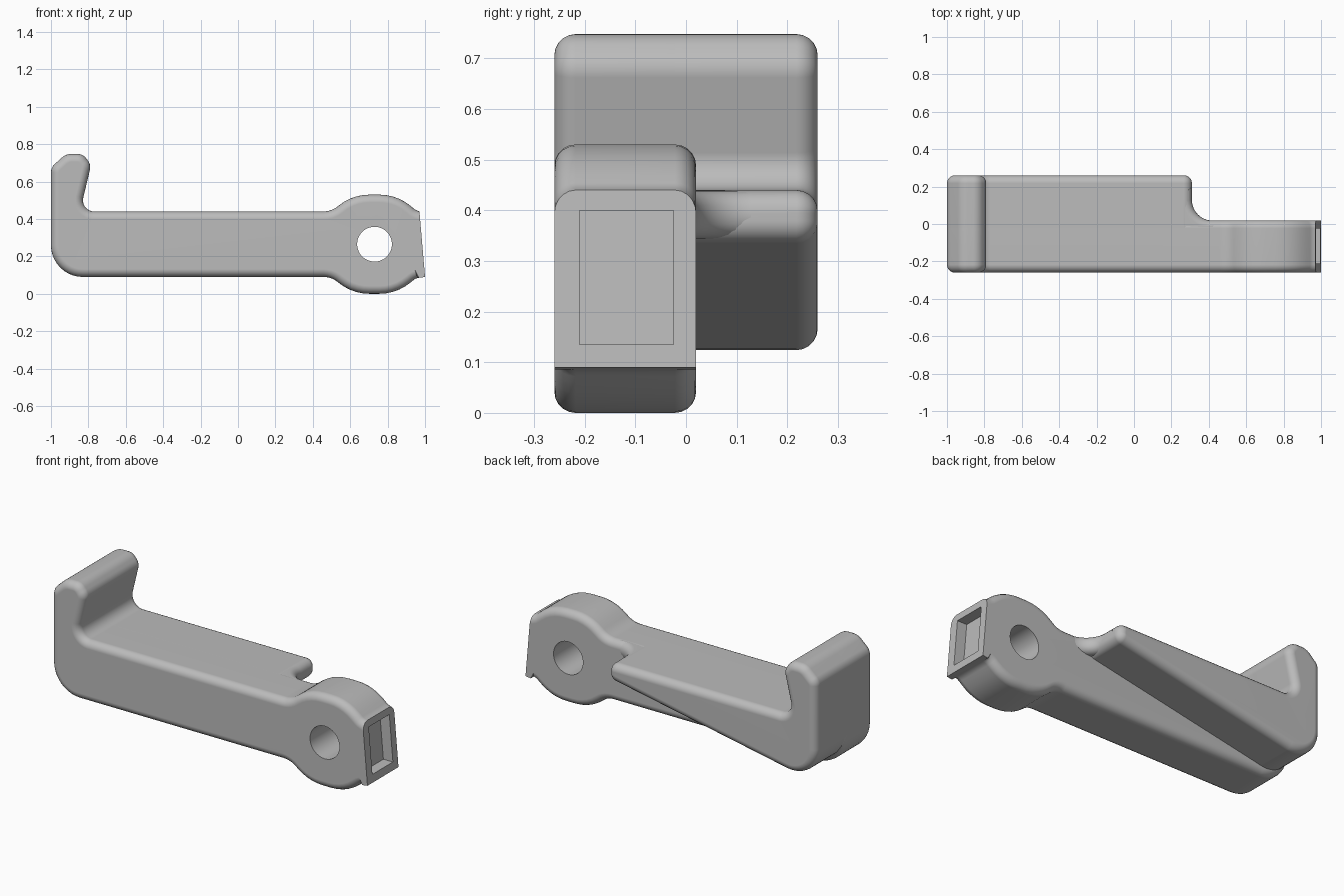
import bpy, bmesh, math
from mathutils import Vector

cube = bpy.data.objects.get("Cube")
if cube:
    bpy.data.objects.remove(cube, do_unlink=True)

GREY = (0.5, 0.5, 0.5, 1.0)
mat = bpy.data.materials.new("plain grey")
mat.use_nodes = True
mat.diffuse_color = GREY
bsdf = next(n for n in mat.node_tree.nodes if n.type == 'BSDF_PRINCIPLED')
bsdf.inputs["Base Color"].default_value = GREY

TOP, BOTTOM, FRONT, BACK, ARM_BACK = 0.44, 0.09, -0.26, 0.26, 0.02
HOLE = (0.73, 0.265)
ROUND = 0.042


def rounded(corners):
    """Outline from corners (u, v, radius), each replaced by a tangent arc."""
    out = []
    for i, (u, v, r) in enumerate(corners):
        p = Vector((u, v))
        if r == 0:
            out.append(p)
            continue
        a = (Vector(corners[i - 1][:2]) - p).normalized()
        b = (Vector(corners[(i + 1) % len(corners)][:2]) - p).normalized()
        half = a.angle(b) / 2
        centre = p + (a + b).normalized() * (r / math.sin(half))
        reach = r / math.tan(half)
        start, end = p + a * reach - centre, p + b * reach - centre
        sweep = math.pi - 2 * half
        n = max(2, math.ceil(sweep / math.radians(9)))
        for k in range(n + 1):
            s = k / n
            w0, w1 = math.sin((1 - s) * sweep), math.sin(s * sweep)
            out.append(centre + (start * w0 + end * w1) / math.sin(sweep))
    return out


def prism(name, outline, lo, hi, plan=False, ends=(), skip=None):
    """Extrude an outline along y (or z for a plan) and round the chosen end rims."""
    def place(p, d):
        return (p.x, p.y, d) if plan else (p.x, d, p.y)
    bm = bmesh.new()
    caps = {d: [bm.verts.new(place(p, d)) for p in outline] for d in (lo, hi)}
    rims = []
    for d, verts in caps.items():
        face = bm.faces.new(verts)
        if d in ends:
            rims += [e for e in face.edges
                     if not (skip and all(skip(v.co) for v in e.verts))]
    for i in range(len(outline)):
        j = (i + 1) % len(outline)
        bm.faces.new((caps[lo][i], caps[lo][j], caps[hi][j], caps[hi][i]))
    bmesh.ops.recalc_face_normals(bm, faces=bm.faces[:])
    if rims:
        bmesh.ops.bevel(bm, geom=rims, offset=ROUND, offset_type='OFFSET',
                        segments=5, profile=0.5, affect='EDGES',
                        clamp_overlap=False)
    mesh = bpy.data.meshes.new(name)
    bm.to_mesh(mesh)
    bm.free()
    mesh.materials.append(mat)
    obj = bpy.data.objects.new(name, mesh)
    bpy.context.collection.objects.link(obj)
    return obj


def cut(obj, cutters):
    """Subtract the cutters, then discard them."""
    for c in cutters:
        c.hide_render = True
        mod = obj.modifiers.new("cut", 'BOOLEAN')
        mod.operation, mod.solver, mod.object = 'DIFFERENCE', 'EXACT', c
    deps = bpy.context.evaluated_depsgraph_get()
    mesh = bpy.data.meshes.new_from_object(obj.evaluated_get(deps))
    obj.modifiers.clear()
    obj.data = mesh
    for c in cutters:
        bpy.data.objects.remove(c, do_unlink=True)


def finish(obj):
    bpy.ops.object.select_all(action='DESELECT')
    obj.select_set(True)
    bpy.context.view_layer.objects.active = obj
    bpy.ops.object.shade_smooth_by_angle(angle=math.radians(35))
    mod = obj.modifiers.new("even shading", 'WEIGHTED_NORMAL')
    mod.keep_sharp = True


# Upturned hook, shared by the arm and the wing
hook = [(-1, 0.675, 0.06), (-0.92, 0.748, 0.08), (-0.83, 0.748, 0.06),
        (-0.785, 0.69, 0.06), (-0.845, TOP, 0.06)]

# Arm with the pivot ring: upper ring edge is mirrored for the lower one
ring = [(0.50, TOP, 0.12), (0.61, 0.53, 0.26), (0.85, 0.53, 0.26), (0.95, 0.447, 0.06)]
lower = [(x, 2 * HOLE[1] - z, r) for x, z, r in reversed(ring)]
arm_outline = rounded(hook + ring + [(0.97, TOP, 0), (1.0, BOTTOM, 0)]
                      + lower + [(-1, BOTTOM, 0.17)])
arm = prism("arm", arm_outline, FRONT, ARM_BACK, ends=(FRONT, ARM_BACK),
            skip=lambda co: co.x > 0.965)

# Pivot hole and the shallow socket in the tilted end
circle = [Vector((HOLE[0] + 0.093 * math.cos(t), HOLE[1] + 0.093 * math.sin(t)))
          for t in (2 * math.pi * k / 48 for k in range(48))]
socket = [Vector(p) for p in ((0.936, 0.135), (1.1, 0.135), (1.1, 0.4), (0.913, 0.4))]
cut(arm, [prism("hole_cutter", circle, -0.5, 0.5),
          prism("socket_cutter", socket, -0.21, -0.025)])

# Tapering wing behind the arm
wing_outline = rounded(hook + [(0.31, TOP, 0.045), (0.31, 0.342, 0.045),
                               (-1, BOTTOM, 0.16)])
wing = prism("wing", wing_outline, -0.03, BACK, ends=(BACK,))

# Concave web joining the wing tip to the arm
web_outline = rounded([(0.2, -0.05, 0), (0.46, -0.05, 0), (0.46, 0.018, 0),
                       (0.31, 0.018, 0.11), (0.31, 0.2, 0), (0.2, 0.2, 0)])
web = prism("wing_web", web_outline, 0.344, TOP - 0.001, plan=True,
            ends=(0.344, TOP - 0.001))

for part in (arm, wing, web):
    finish(part)
